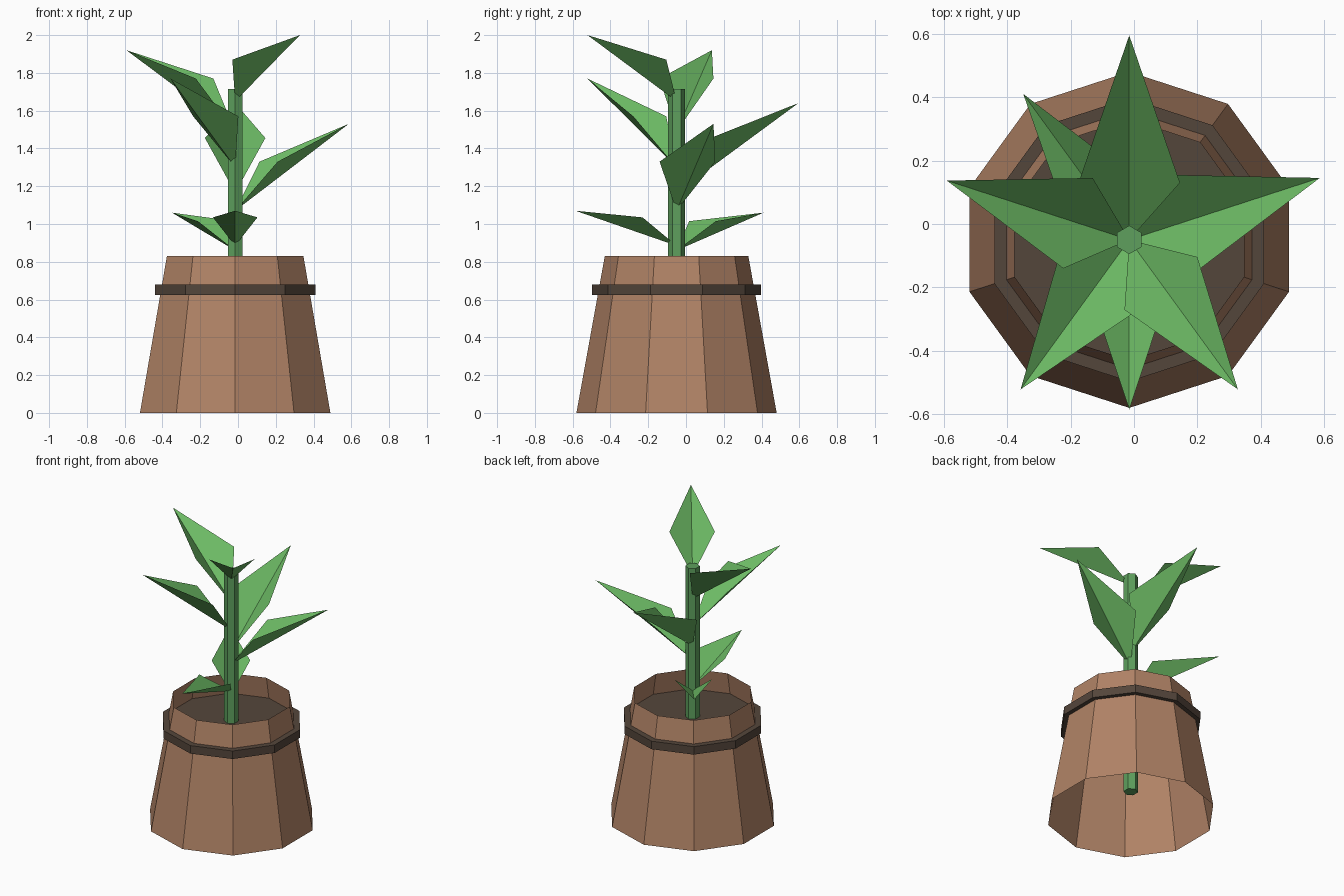
import bpy
import math

if "Cube" in bpy.data.objects:
    bpy.data.objects.remove(bpy.data.objects["Cube"])

CX, CY = -0.015, -0.05  # plant axis


def material(name, r, g, b):
    """Flat colour given as 0-255 sRGB, stored linear."""
    m = bpy.data.materials.new(name)
    m.diffuse_color = [*(((c / 255 + 0.055) / 1.055) ** 2.4 for c in (r, g, b)), 1]
    m.use_nodes = True
    m.node_tree.nodes["Principled BSDF"].inputs["Base Color"].default_value = m.diffuse_color
    return m


clay = material("clay_brown", 177, 131, 102)
earth = material("dark_earth", 84, 70, 59)
stem_green = material("stem_green", 94, 160, 93)
leaf_green = material("leaf_green", 110, 189, 102)


def tapered(name, sides, r_bottom, r_top, z0, z1, mat, fill="NGON"):
    bpy.ops.mesh.primitive_cone_add(
        vertices=sides, radius1=r_bottom, radius2=r_top, depth=z1 - z0,
        end_fill_type=fill, location=(CX, CY, (z0 + z1) / 2))
    ob = bpy.context.object
    ob.name = name
    ob.data.materials.append(mat)
    return ob


def leaf(name, angle, base_z, length, rise, side_r, side_w, side_rise):
    """Two triangles folded along the midrib, growing out of the stem axis."""
    verts = [(0, 0, 0), (side_r, -side_w, side_rise),
             (length, 0, rise), (side_r, side_w, side_rise)]
    me = bpy.data.meshes.new(name)
    me.from_pydata(verts, [], [(0, 1, 2), (0, 2, 3)])
    me.materials.append(leaf_green)
    ob = bpy.data.objects.new(name, me)
    ob.location = (CX, CY, base_z)
    ob.rotation_euler.z = math.radians(angle)
    bpy.context.collection.objects.link(ob)


# Open thin-walled pot, and the dark disc forming both band and soil
tapered("pot_wall", 10, 0.53, 0.38, 0, 0.83, clay, "NOTHING")
tapered("band_and_soil", 10, 0.447, 0.447, 0.625, 0.68, earth)

# Stem
tapered("stem", 6, 0.045, 0.045, 0.165, 1.715, stem_green)

# Leaves: angle, base height, length, rise, side reach, side width, side rise
leaves = [
    (126, 0.86, 0.569, 0.20, 0.17, 0.12, 0.155),
    (270, 0.885, 0.535, 0.185, 0.18, 0.118, 0.15),
    (18, 1.07, 0.632, 0.46, 0.186, 0.155, 0.26),
    (90, 1.165, 0.645, 0.475, 0.18, 0.16, 0.29),
    (234, 1.30, 0.583, 0.47, 0.175, 0.148, 0.27),
    (162, 1.49, 0.605, 0.43, 0.17, 0.15, 0.28),
    (306, 1.65, 0.583, 0.35, 0.17, 0.142, 0.22),
]
for i, spec in enumerate(leaves, 1):
    leaf(f"leaf_{i}", *spec)
